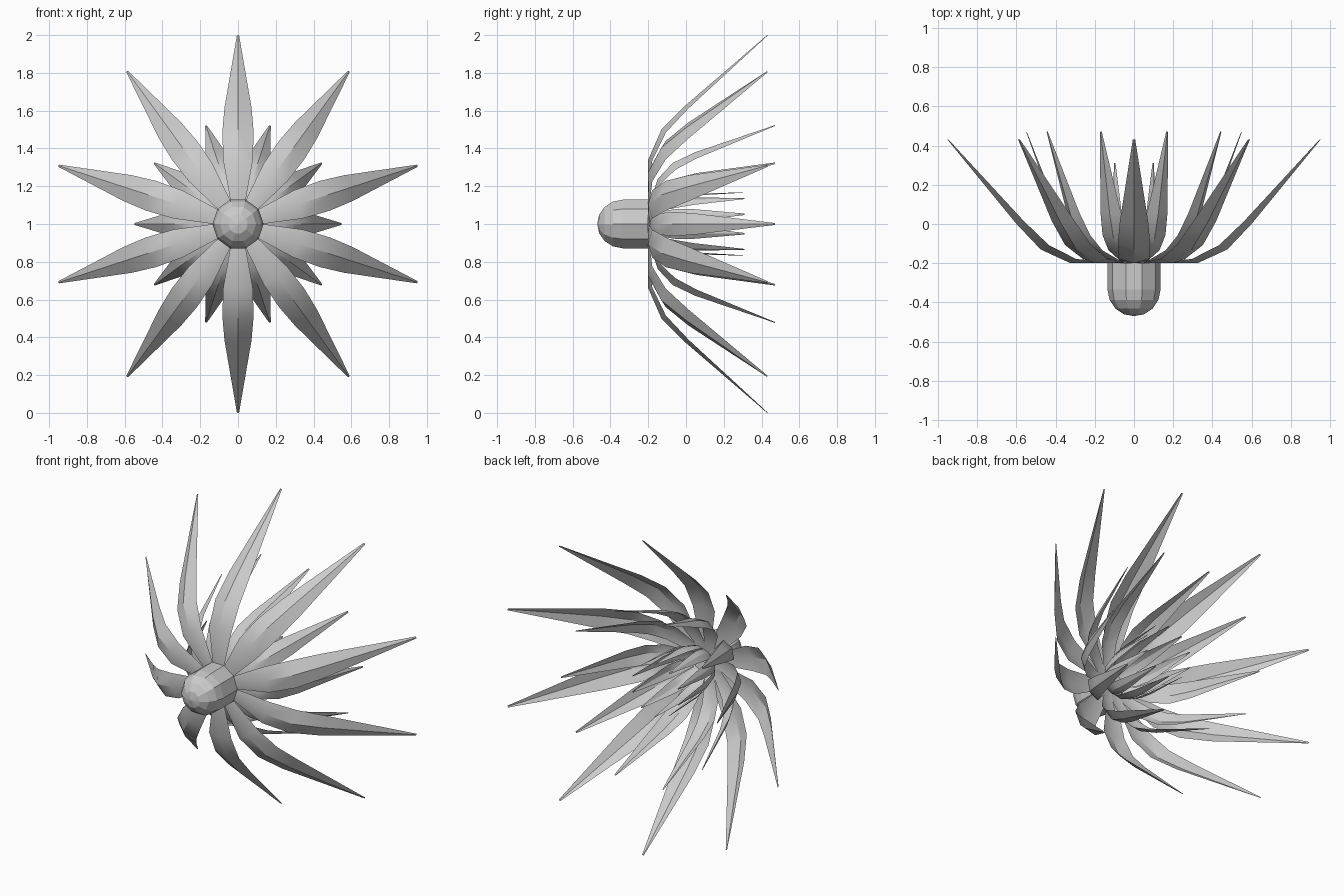
import bpy, bmesh
from math import sin, cos, pi, radians, hypot

if "Cube" in bpy.data.objects:
    bpy.data.objects.remove(bpy.data.objects["Cube"])

SIDES = 10
CENTER_Z = 1.0


def make_object(name, bm, smooth):
    bmesh.ops.recalc_face_normals(bm, faces=bm.faces)
    mesh = bpy.data.meshes.new(name)
    bm.to_mesh(mesh)
    bm.free()
    ob = bpy.data.objects.new(name, mesh)
    bpy.context.collection.objects.link(ob)
    if smooth:
        bpy.ops.object.select_all(action='DESELECT')
        ob.select_set(True)
        bpy.context.view_layer.objects.active = ob
        bpy.ops.object.shade_smooth_by_angle(angle=radians(30))
    return ob


def petal_ring(name, profile, start):
    """Ring of cupped petals; profile rows are (radius, y, half width, cup depth)."""
    bm = bmesh.new()
    for k in range(SIDES):
        a = start + k * 2 * pi / SIDES
        rows = []
        for i, (r, y, w, d) in enumerate(profile):
            p, q = profile[max(i - 1, 0)], profile[min(i + 1, len(profile) - 1)]
            dr, dy = q[0] - p[0], q[1] - p[1]
            n = hypot(dr, dy)
            row = []
            for side in (-1, 0, 1):
                lift = d * abs(side)          # edges curl in towards the bud
                rr, yy = r - dy / n * lift, y + dr / n * lift
                s = side * w
                row.append(bm.verts.new((rr * cos(a) - s * sin(a), yy,
                                         CENTER_Z + rr * sin(a) + s * cos(a))))
            rows.append(row)
        for low, high in zip(rows, rows[1:]):
            for j in (0, 1):
                bm.faces.new((low[j], low[j + 1], high[j + 1], high[j]))
    return make_object(name, bm, True)


# Ten-sided stem base with a domed front
bm = bmesh.new()
R = 0.135
stem = [(R, -0.2)] + [(R * cos(t), -0.335 - R * sin(t))
                      for t in (0, pi / 8, pi / 4, 3 * pi / 8)]
rings = [[bm.verts.new((r * cos(2 * pi * k / SIDES), y,
                        CENTER_Z + r * sin(2 * pi * k / SIDES)))
          for k in range(SIDES)] for r, y in stem]
pole = bm.verts.new((0, -0.335 - R, CENTER_Z))
for k in range(SIDES):
    n = (k + 1) % SIDES
    for a, b in zip(rings, rings[1:]):
        bm.faces.new((a[k], a[n], b[n], b[k]))
    bm.faces.new((rings[-1][k], rings[-1][n], pole))
bm.faces.new(rings[0])
make_object("flower_base", bm, False)

# Three layers of petals, alternating by half a step
half = pi / SIDES
petal_ring("outer_petals", [
    (0.03, -0.20, 0.015, 0.0), (0.14, -0.20, 0.043, 0.005),
    (0.34, -0.20, 0.078, 0.022), (0.50, -0.13, 0.083, 0.028),
    (0.63, 0.00, 0.072, 0.022), (1.00, 0.43, 0.006, 0.003)], half)
petal_ring("middle_petals", [
    (0.02, -0.195, 0.015, 0.0), (0.12, -0.19, 0.038, 0.005),
    (0.25, -0.15, 0.058, 0.018), (0.34, -0.07, 0.064, 0.022),
    (0.40, 0.05, 0.055, 0.018), (0.55, 0.47, 0.005, 0.003)], 0)
petal_ring("inner_petals", [
    (0.01, -0.19, 0.01, 0.0), (0.07, -0.18, 0.022, 0.003),
    (0.125, -0.12, 0.036, 0.010), (0.15, -0.04, 0.040, 0.012),
    (0.16, 0.04, 0.034, 0.010), (0.168, 0.31, 0.004, 0.002)], half)
